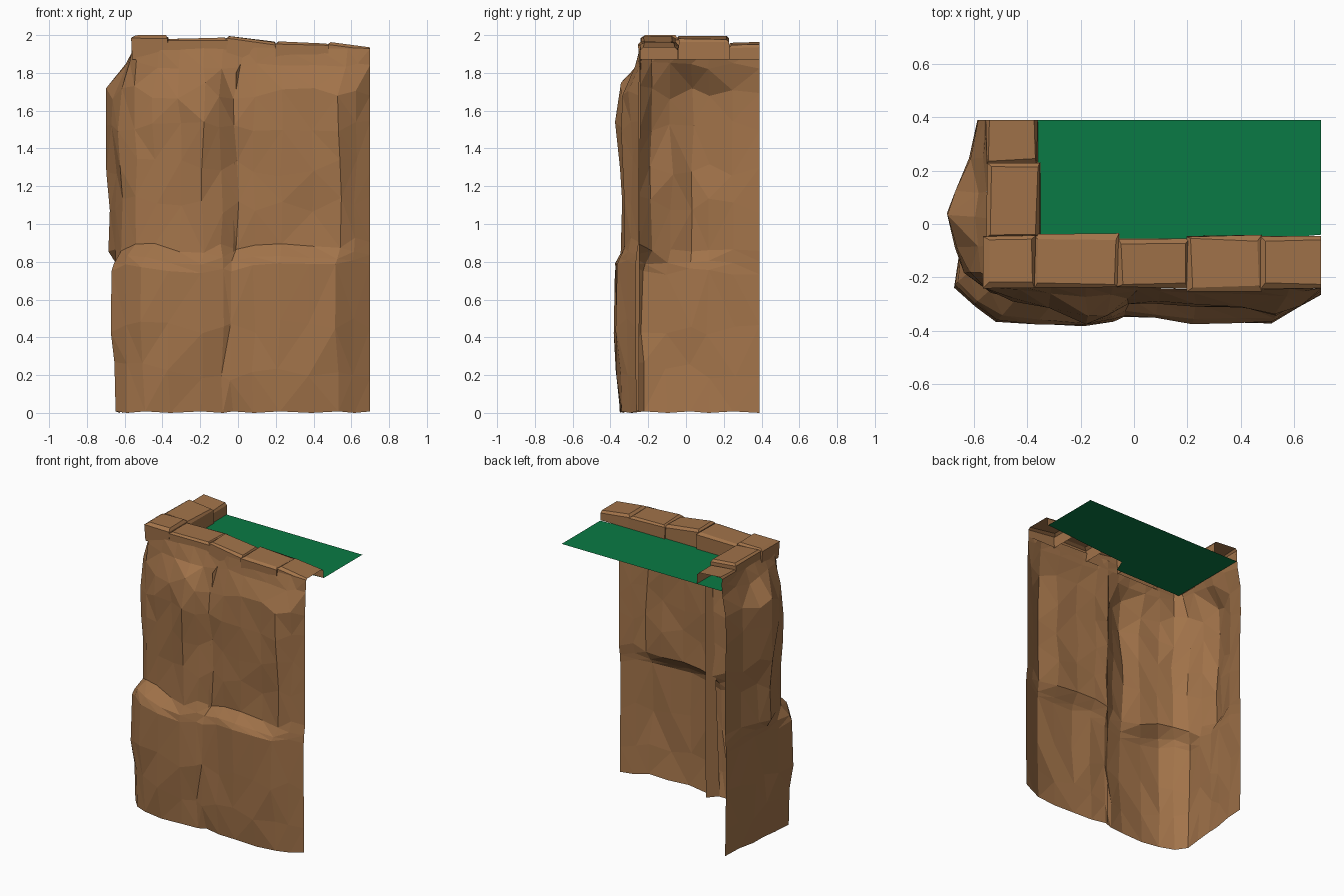
import bpy, bmesh, random
from mathutils import Vector

if "Cube" in bpy.data.objects:
    bpy.data.objects.remove(bpy.data.objects["Cube"])
random.seed(7)


def material(name, rgb):
    m = bpy.data.materials.new(name)
    m.diffuse_color = (*rgb, 1)
    m.use_nodes = True
    m.node_tree.nodes["Principled BSDF"].inputs["Base Color"].default_value = m.diffuse_color
    return m


rock = material("brown rock", (0.36, 0.172, 0.068))
grass = material("green grass", (0.003, 0.195, 0.058))


def finish(bm, name, mat):
    me = bpy.data.meshes.new(name)
    bm.to_mesh(me)
    bm.free()
    me.materials.append(mat)
    ob = bpy.data.objects.new(name, me)
    bpy.context.collection.objects.link(ob)
    return ob


# Cliff face columns: lower tier xy, upper tier xy, rim xy, ledge height
cols = [
    (-.585, .39, -.58, .39, -.55, .39, .86),
    (-.605, .25, -.605, .25, -.55, .25, .86),
    (-.625, .12, -.655, .12, -.55, .12, .86),
    (-.64, .02, -.685, .03, -.55, .02, .86),
    (-.645, -.10, -.65, -.08, -.55, -.08, .86),
    (-.67, -.23, -.62, -.18, -.56, -.19, .85),
    (-.60, -.30, -.54, -.25, -.54, -.23, .89),
    (-.51, -.36, -.44, -.28, -.42, -.235, .89),
    (-.37, -.375, -.31, -.305, -.31, -.235, .85),
    (-.20, -.38, -.18, -.345, -.18, -.235, .85),
    (-.08, -.355, -.09, -.325, -.08, -.235, .89),
    (-.04, -.34, -.01, -.28, .03, -.23, .86),
    (.08, -.355, .09, -.285, .10, -.24, .89),
    (.22, -.375, .23, -.30, .23, -.245, .89),
    (.38, -.37, .40, -.30, .42, -.245, .88),
    (.52, -.365, .54, -.325, .58, -.24, .88),
    (.61, -.31, .62, -.29, .64, -.24, .92),
    (.70, -.265, .70, -.25, .70, -.24, .90),
]
bm = bmesh.new()
grid = []
last = len(cols) - 1
for i, (lx, ly, ux, uy, rx, ry, h) in enumerate(cols):
    low, up, rim = Vector((lx, ly, 0)), Vector((ux, uy, 0)), Vector((rx, ry, 0))
    base = low.lerp(rim, .2)
    # (point, height, jitter) from the foot to the rim
    steps = [(base, .008 * (i % 2), 0), (low.lerp(base, .3), .22, .05),
             (low, .45, .05), (low, h - .11, .02),
             (low.lerp(up, .25), h - .06, .008), (up, h, .008),
             (up.lerp(rim, .05), 1.1, .05), (up, 1.3, .05),
             (up + (up - rim) * .2, 1.53, .04),
             (up + (up - rim) * .1, 1.70, .05),
             (rim.lerp(up, .3), 1.84, .02), (rim, 1.93, .005)]
    column = []
    for p, z, j in steps:
        v = p.copy()
        v.z = z + random.uniform(-j, j)
        k = .25 * j
        if 0 < i < last:
            v.x += random.uniform(-k, k)
            v.y += random.uniform(-k, k)
        v.x, v.y = max(v.x, -.7), max(v.y, -.39)
        column.append(bm.verts.new(v))
    grid.append(column)
for a, b in zip(grid, grid[1:]):
    for k in range(len(a) - 1):
        bm.faces.new((a[k], b[k], b[k + 1], a[k + 1]))
bmesh.ops.triangulate(bm, faces=bm.faces[:], quad_method='SHORT_EDGE')
finish(bm, "cliff_face", rock)

# Fold running inward behind the crack between the two rock masses
bm = bmesh.new()
bm.faces.new([bm.verts.new(p) for p in
              [(-.04, -.32, .01), (.02, -.25, .01), (.02, -.24, 1.86), (-.01, -.27, 1.8)]])
finish(bm, "inner_fold", rock)


# Capstones along the rim: chamfered blocks, open below and at the cut ends
def capstone(name, x0, x1, y0, y1, top_a, top_b, open_end=None):
    bm = bmesh.new()
    bmesh.ops.create_cube(bm, size=1)
    for v in bm.verts:
        fx, fy = v.co.x + .5, v.co.y + .5
        high = v.co.z > 0
        v.co = (x0 + (x1 - x0) * fx, y0 + (y1 - y0) * fy,
                top_a + (top_b - top_a) * fx if high else 1.87)
    bm.normal_update()
    drop = [f for f in bm.faces if f.normal.z < -.9
            or (open_end and f.normal.dot(Vector(open_end)) > .9)]
    bmesh.ops.delete(bm, geom=drop, context='FACES')
    edges = [e for e in bm.edges if not e.is_boundary and
             any(f.normal.z > .8 for f in e.link_faces)]
    bmesh.ops.bevel(bm, geom=edges, offset=.014, segments=1, affect='EDGES')
    for v in bm.verts:
        if v.co.z > 1.88 and v.co.x < .69 and v.co.y < .38:
            v.co += Vector((random.uniform(-.006, .006),
                            random.uniform(-.006, .006),
                            random.uniform(-.006, 0)))
    finish(bm, name, rock)


capstone("capstone_left_back", -.555, -.36, .225, .39, 1.965, 1.95, (0, 1, 0))
capstone("capstone_left_middle", -.55, -.35, -.05, .23, 2.0, 1.98)
capstone("capstone_corner", -.56, -.37, -.235, -.045, 2.0, 2.0)
capstone("capstone_front_1", -.375, -.055, -.235, -.04, 1.985, 1.99)
capstone("capstone_front_2", -.06, .205, -.24, -.055, 2.0, 1.965)
capstone("capstone_front_3", .20, .48, -.25, -.045, 1.968, 1.96)
capstone("capstone_front_4", .475, .70, -.24, -.045, 1.965, 1.935, (1, 0, 0))

# Flat grass top, tucked under the capstones
bm = bmesh.new()
outline = [(-.55, -.2), (-.02, -.2), (.02, -.1), (.7, -.04), (.7, .39), (-.55, .39)]
bm.faces.new([bm.verts.new((x, y, 1.868)) for x, y in outline])
finish(bm, "grass_top", grass)
